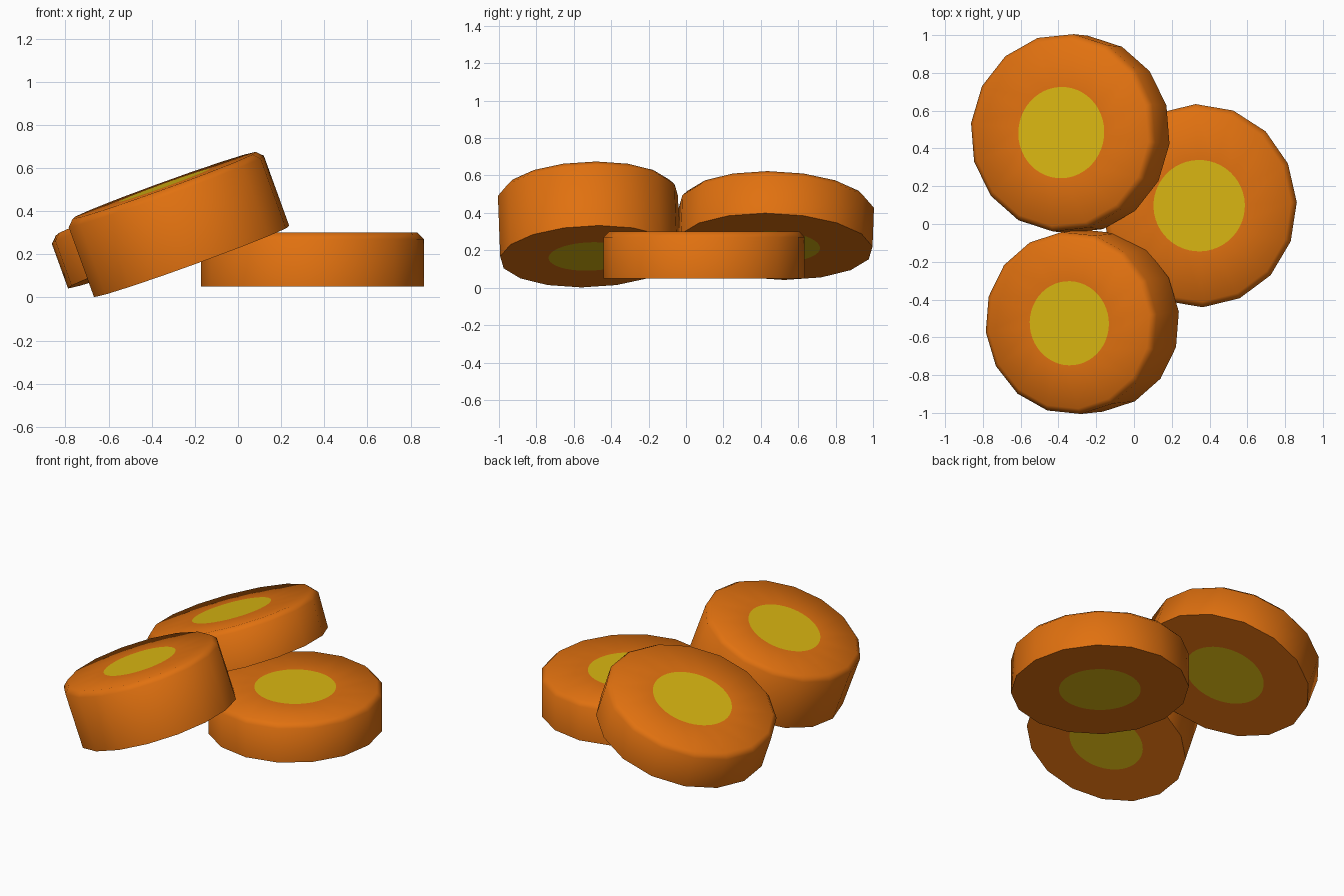
import bpy, bmesh, math
from mathutils import Matrix

if "Cube" in bpy.data.objects:
    bpy.data.objects.remove(bpy.data.objects["Cube"])


def material(name, rgb):
    m = bpy.data.materials.new(name)
    m.diffuse_color = (*rgb, 1)
    m.use_nodes = True
    m.node_tree.nodes["Principled BSDF"].inputs["Base Color"].default_value = m.diffuse_color
    return m


ORANGE = material("orange flesh", (0.75, 0.165, 0.005))
YELLOW = material("yellow core", (0.70, 0.47, 0.006))
SIDES, SPLIT = 16, 3          # rim sides, core sides per rim side


def slice_disc(name, base, rx, ry, height, core_r, tilt, turn, bevel=0.03):
    """Round slice: sharp bottom rim, bevelled top rim, round core cut into both caps."""
    bm = bmesh.new()

    def ring(n, ax, ay, z):
        return [bm.verts.new((ax * math.cos(math.tau * i / n),
                              ay * math.sin(math.tau * i / n), z)) for i in range(n)]

    def cap(rim, z, up):
        n = SIDES * SPLIT
        core = ring(n, core_r, core_r, z)
        for i in range(SIDES):
            inner = [core[(i * SPLIT + k) % n] for k in range(SPLIT, -1, -1)]
            loop = [rim[i], rim[(i + 1) % SIDES]] + inner
            bm.faces.new(loop if up else loop[::-1])
        bm.faces.new(core if up else core[::-1]).material_index = 1

    # rim rings from bottom to top
    rims = [ring(SIDES, rx, ry, 0), ring(SIDES, rx, ry, height - bevel),
            ring(SIDES, rx - bevel, ry - bevel, height)]
    for a, b in zip(rims, rims[1:]):
        for i in range(SIDES):
            j = (i + 1) % SIDES
            bm.faces.new((a[i], a[j], b[j], b[i]))
    cap(rims[0], 0, False)
    cap(rims[-1], height, True)

    me = bpy.data.meshes.new(name)
    bm.to_mesh(me)
    bm.free()
    me.materials.append(ORANGE)
    me.materials.append(YELLOW)
    ob = bpy.data.objects.new(name, me)
    bpy.context.collection.objects.link(ob)
    ob.matrix_world = (Matrix.Translation(base)
                       @ Matrix.Rotation(math.radians(turn), 4, 'Z')
                       @ Matrix.Rotation(math.radians(-tilt), 4, 'Y'))
    bpy.ops.object.select_all(action='DESELECT')
    ob.select_set(True)
    bpy.context.view_layer.objects.active = ob
    bpy.ops.object.shade_smooth_by_angle(angle=math.radians(50))


# slice lying flat
slice_disc("flat_slice", (0.345, 0.097, 0.05), 0.517, 0.538, 0.25, 0.242, 0, 2)
# thick front slice leaning on the flat one
slice_disc("front_leaning_slice", (-0.215, -0.512, 0.167), 0.484, 0.484, 0.375, 0.223, 20, 6)
# thin back slice leaning on the flat one
slice_disc("back_leaning_slice", (-0.30, 0.475, 0.22), 0.522, 0.525, 0.25, 0.242, 20, -6)
